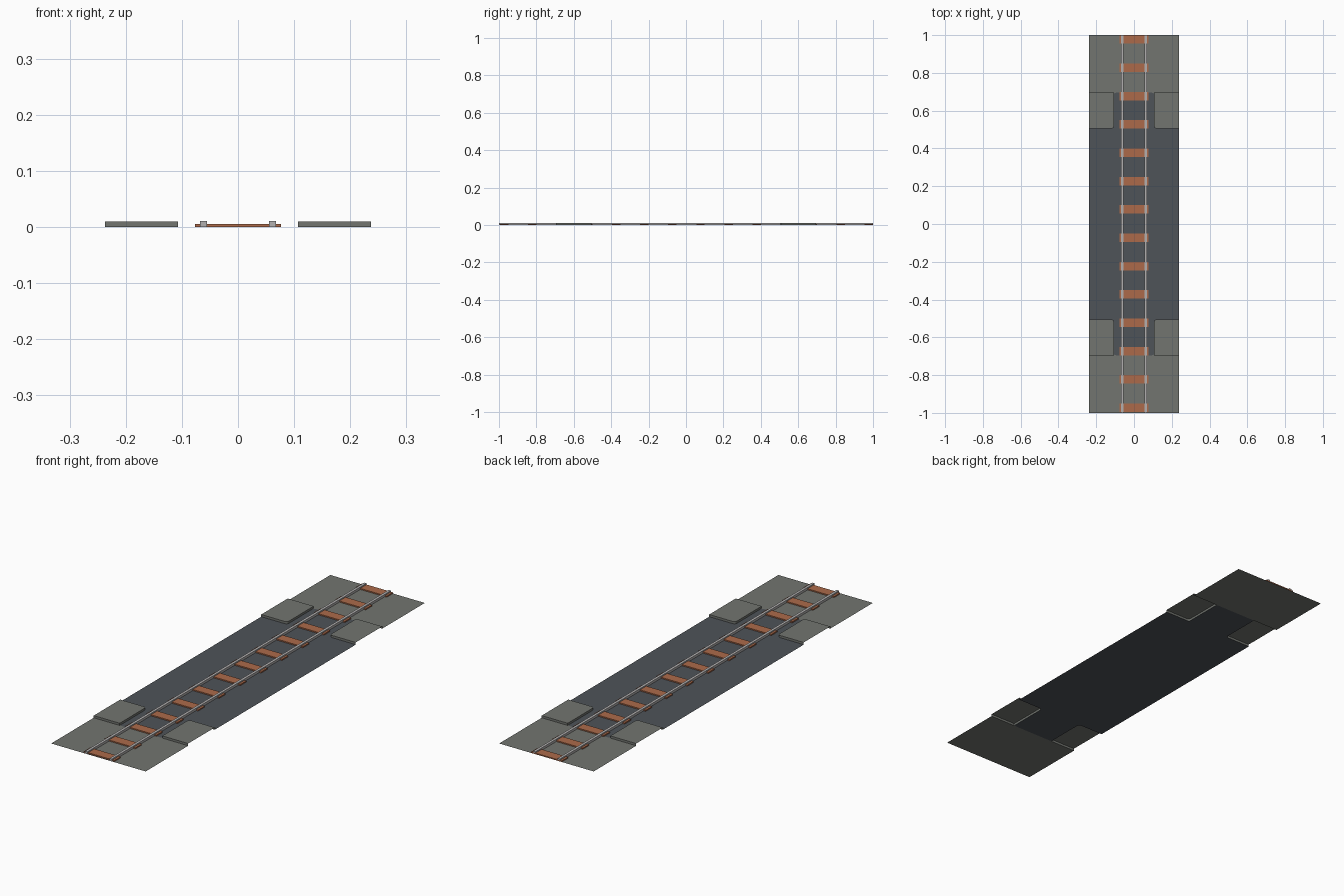
import bpy, bmesh, math

if "Cube" in bpy.data.objects:
    bpy.data.objects.remove(bpy.data.objects["Cube"])

def material(name, rgb):
    m = bpy.data.materials.new(name)
    lin = [(c / 255 / 12.92) if c < 10 else ((c / 255 + 0.055) / 1.055) ** 2.4 for c in rgb]
    m.diffuse_color = (*lin, 1)
    m.use_nodes = True
    m.node_tree.nodes["Principled BSDF"].inputs["Base Color"].default_value = m.diffuse_color
    return m

GREY = material("concrete grey", (114, 117, 112))
DARK = material("asphalt dark", (78, 83, 89))
WOOD = material("sleeper orange", (172, 106, 74))
STEEL = material("rail steel", (178, 176, 176))

W, L = 0.237, 1.0                      # half width and half length
XI, Y0, Y1, H = 0.107, 0.505, 0.695, 0.01   # pavement inner edge, ends, height
C = 0.012                              # corner radius

def make(name, polys, mat):
    """Object from a list of polygons given as 3D points."""
    bm = bmesh.new()
    for p in polys:
        bm.faces.new([bm.verts.new(v) for v in p])
    bmesh.ops.remove_doubles(bm, verts=bm.verts, dist=1e-5)
    me = bpy.data.meshes.new(name)
    bm.to_mesh(me)
    bm.free()
    me.materials.append(mat)
    ob = bpy.data.objects.new(name, me)
    bpy.context.collection.objects.link(ob)
    return ob

def flip(poly, sx, sy):
    """Mirror a polygon in x and y, keeping its facing."""
    p = [(x * sx, y * sy, z) for x, y, z in poly]
    return p if sx * sy > 0 else p[::-1]

def arc(cx, cy, a0, a1, n=4):
    return [(cx + C * math.cos(math.radians(a0 + (a1 - a0) * i / n)),
             cy + C * math.sin(math.radians(a0 + (a1 - a0) * i / n))) for i in range(n + 1)]

def open_box(x0, x1, y0, y1, z0, z1):
    """Box without a bottom."""
    c = [(x0, y0), (x1, y0), (x1, y1), (x0, y1)]
    sides = [[(*c[i], z0), (*c[(i + 1) % 4], z0), (*c[(i + 1) % 4], z1), (*c[i], z1)] for i in range(4)]
    return sides + [[(*p, z1) for p in c]]

QUADS = [(sx, sy) for sx in (1, -1) for sy in (1, -1)]
corner = arc(XI + C, Y0 + C, 180, 270)           # rounded pavement corner
flare = arc(XI - C, Y1 - C, 0, 90)               # road end corner

# dark road surface and grey end areas, one quarter at a time
road = [(0, 0), (W, 0), (W, Y0)] + corner[::-1] + flare + [(0, Y1)]
fillet = flare + [(XI, Y1)]
ends = [(0, Y1), (XI - C, Y1), (XI, Y1), (W, Y1), (W, L), (0, L)]
make("road_surface", [flip([(x, y, 0) for x, y in road], *q) for q in QUADS], DARK)
make("end_ground", [flip([(x, y, 0) for x, y in p], *q)
                    for q in QUADS for p in (ends, fillet[::-1])], GREY)

# raised pavement slabs, open below and at the tile edge
rim = [(W, Y1), (XI, Y1)] + corner + [(W, Y0)]
for i, q in enumerate(QUADS):
    polys = [[(x, y, H) for x, y in rim]]
    for a, b in zip(rim, rim[1:]):
        polys.append([(*a, 0), (*b, 0), (*b, H), (*a, H)])
    make(f"pavement_slab_{i + 1}", [flip(p, *q) for p in polys], GREY)

# wooden sleepers
for i in range(14):
    y = 0.9775 - 0.15 * i
    make(f"sleeper_{i + 1}", open_box(-0.077, 0.077, y - 0.0225, y + 0.0225, 0, 0.0052), WOOD)

# steel rails
for name, s in (("left_rail", -1), ("right_rail", 1)):
    make(name, open_box(s * 0.0615 - 0.006, s * 0.0615 + 0.006, -L, L, 0.0, 0.0108), STEEL)
